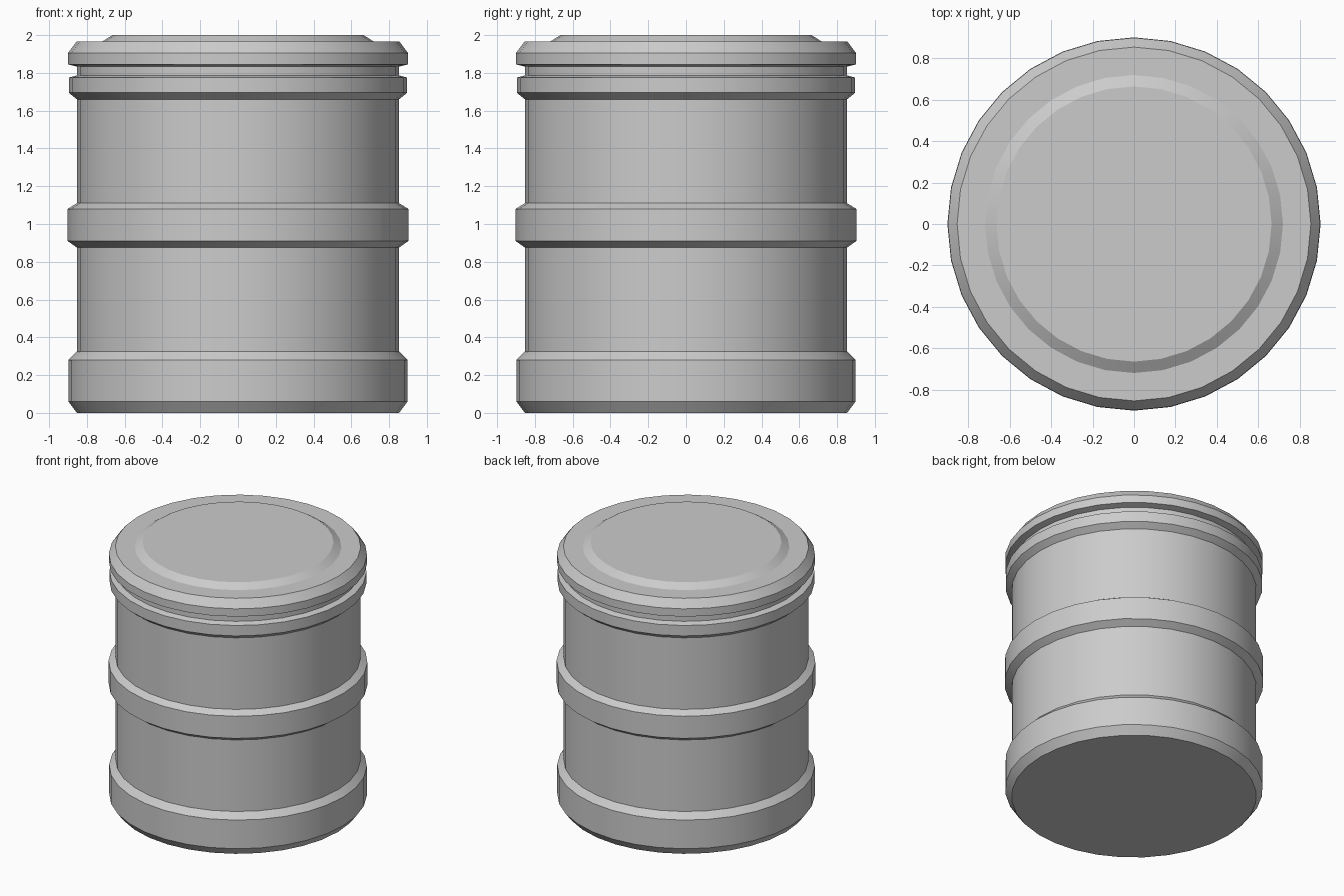
import bpy, bmesh, math

if "Cube" in bpy.data.objects:
    bpy.data.objects.remove(bpy.data.objects["Cube"])

SIDES = 32


def lathe(name, profile, cap_bottom=False, cap_top=False):
    """Revolve (radius, z) points, listed from bottom to top, around z."""
    bm = bmesh.new()
    rings = []
    for r, z in profile:
        rings.append([bm.verts.new((r * math.cos(2 * math.pi * i / SIDES),
                                    r * math.sin(2 * math.pi * i / SIDES), z))
                      for i in range(SIDES)])
    for low, high in zip(rings, rings[1:]):
        for i in range(SIDES):
            j = (i + 1) % SIDES
            bm.faces.new((low[i], low[j], high[j], high[i]))
    if cap_bottom:
        bm.faces.new(rings[0][::-1])
    if cap_top:
        bm.faces.new(rings[-1])
    mesh = bpy.data.meshes.new(name)
    bm.to_mesh(mesh)
    bm.free()
    obj = bpy.data.objects.new(name, mesh)
    bpy.context.collection.objects.link(obj)
    bpy.ops.object.select_all(action='DESELECT')
    obj.select_set(True)
    bpy.context.view_layer.objects.active = obj
    bpy.ops.object.shade_smooth_by_angle(angle=math.radians(25))
    return obj


def band(z0, z1, z2, z3, r_out, r_in=0.853):
    """Raised band with chamfered lower and upper edges."""
    return [(r_in, z0), (r_out, z1), (r_out, z2), (r_in, z3)]


# barrel with foot, middle and upper bands, ending in the neck groove
lathe("barrel_body",
      band(0.0, 0.06, 0.28, 0.325, 0.898)
      + band(0.875, 0.91, 1.08, 1.11, 0.902)
      + band(1.66, 1.695, 1.775, 1.787, 0.896)
      + [(0.853, 1.81)],
      cap_bottom=True)

# lid with chamfered rim and raised centre disc
lathe("barrel_lid",
      [(0.853, 1.81), (0.853, 1.833), (0.9, 1.845), (0.9, 1.905),
       (0.855, 1.965), (0.72, 1.965), (0.665, 2.0)],
      cap_top=True)
